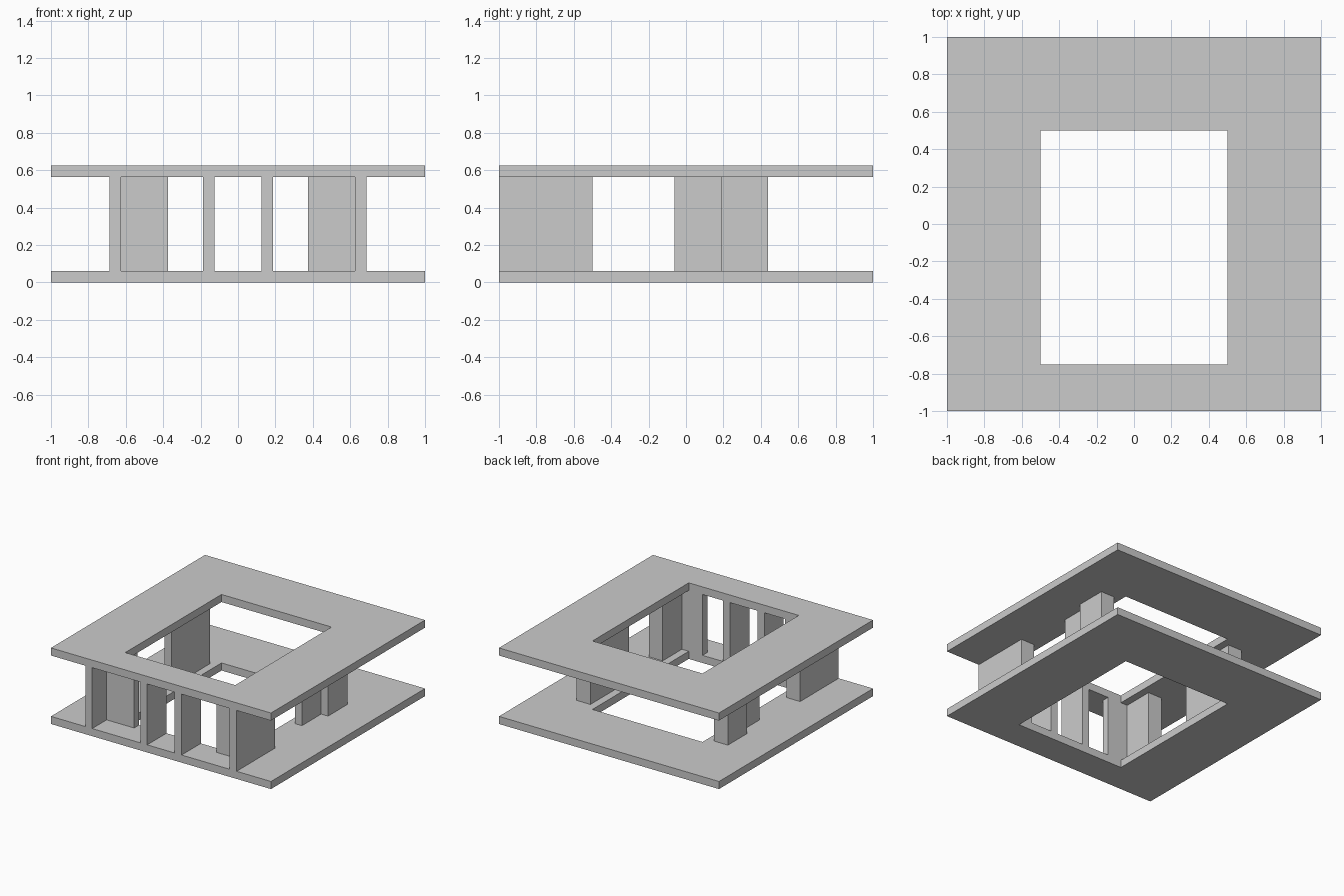
import bpy
import bmesh

if "Cube" in bpy.data.objects:
    bpy.data.objects.remove(bpy.data.objects["Cube"])

T = 0.0625            # plate and wall thickness
H = 0.5               # clear height between plates


def extrude_faces(name, verts, faces, z, height):
    """Extrude a flat footprint upwards into a closed solid."""
    bm = bmesh.new()
    vs = [bm.verts.new((x, y, z)) for x, y in verts]
    fs = [bm.faces.new([vs[i] for i in f]) for f in faces]
    ext = bmesh.ops.extrude_face_region(bm, geom=fs, use_keep_orig=True)
    top = [g for g in ext["geom"] if isinstance(g, bmesh.types.BMVert)]
    bmesh.ops.translate(bm, verts=top, vec=(0, 0, height))
    bmesh.ops.recalc_face_normals(bm, faces=bm.faces)
    mesh = bpy.data.meshes.new(name)
    bm.to_mesh(mesh)
    bm.free()
    obj = bpy.data.objects.new(name, mesh)
    bpy.context.collection.objects.link(obj)
    return obj


def rect(x0, x1, y0, y1):
    return [(x0, y0), (x1, y0), (x1, y1), (x0, y1)]


# Floor and roof plates, each with the same rectangular opening
frame = rect(-1, 1, -1, 1) + rect(-0.5, 0.5, -0.75, 0.5)
ring = [(i, (i + 1) % 4, (i + 1) % 4 + 4, i + 4) for i in range(4)]
extrude_faces("floor_plate", frame, ring, 0, T)
extrude_faces("roof_plate", frame, ring, T + H, T)

# Wall footprints on the right-hand side
walls = {
    "front_corner_wall": [(0.6875, -1), (0.6875, -0.5), (0.5625, -0.5),
                          (0.5625, -0.75), (0.375, -0.75), (0.375, -0.8125),
                          (0.625, -0.8125), (0.625, -1)],
    "front_fin": rect(0.125, 0.1875, -1, -0.75),
    "rear_side_wall": [(0.5625, -0.0625), (0.625, -0.0625), (0.625, 0.1875),
                       (0.6875, 0.1875), (0.6875, 0.4375), (0.5625, 0.4375)],
}

# Walls on both sides, mirrored across the centre
for name, outline in walls.items():
    for side, s in (("right", 1), ("left", -1)):
        pts = [(s * x, y) for x, y in outline]
        extrude_faces(f"{name}_{side}", pts, [range(len(pts))], T, H)
